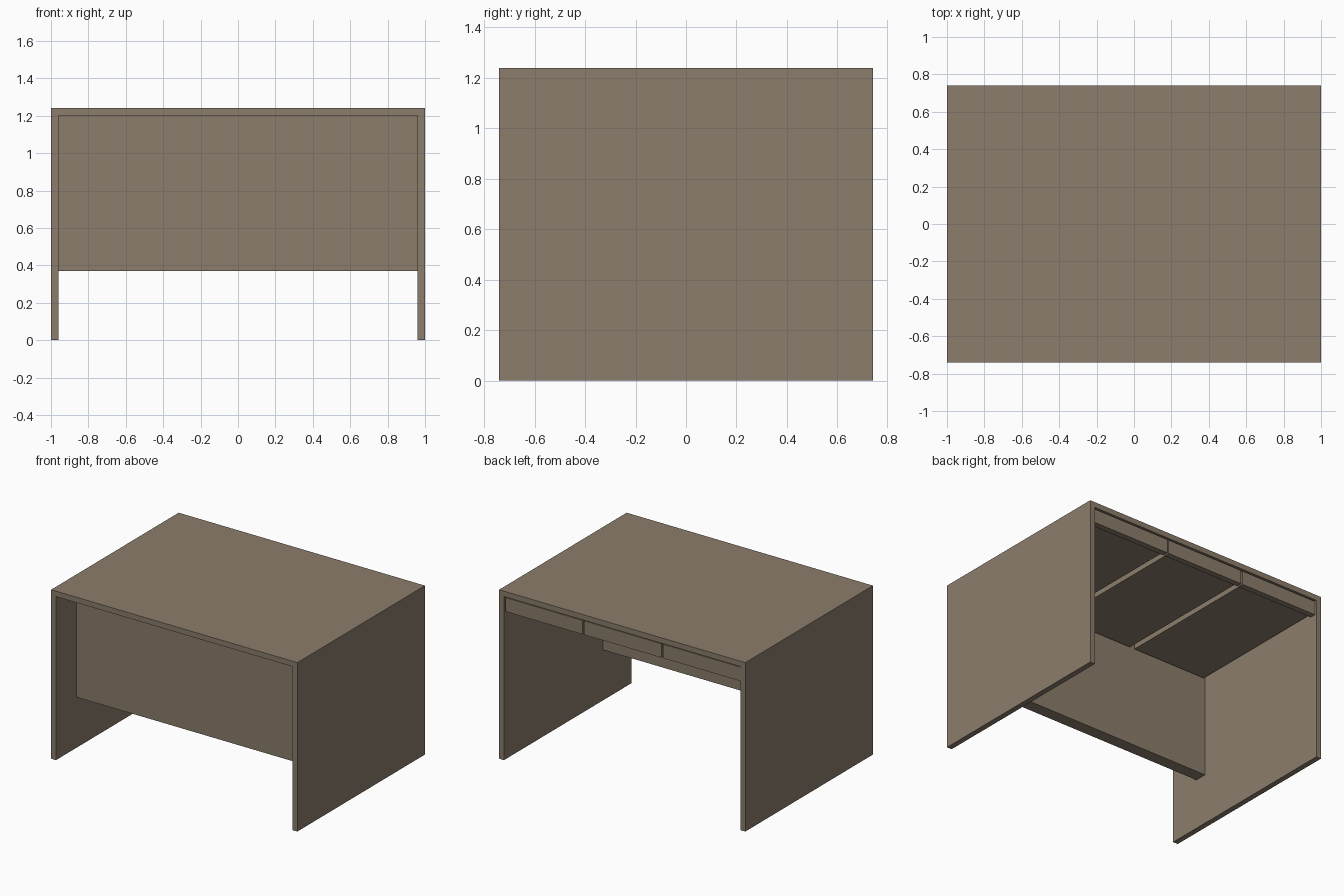
import bpy

if "Cube" in bpy.data.objects:
    bpy.data.objects.remove(bpy.data.objects["Cube"])

wood = bpy.data.materials.new("warm grey wood")
wood.diffuse_color = (0.258, 0.205, 0.147, 1)
wood.use_nodes = True
wood.node_tree.nodes["Principled BSDF"].inputs["Base Color"].default_value = wood.diffuse_color


def box(name, x, y, z):
    """Box from (min, max) ranges on each axis."""
    bpy.ops.mesh.primitive_cube_add(size=1, location=[(a + b) / 2 for a, b in (x, y, z)])
    ob = bpy.context.object
    ob.name = name
    ob.scale = [b - a for a, b in (x, y, z)]
    bpy.ops.object.transform_apply(location=False, rotation=False, scale=True)
    ob.data.materials.append(wood)
    return ob


W, D, H, T = 1.0, 0.74, 1.24, 0.04

# Top and side panels
box("desk_top", (-W, W), (-D, D), (H - T, H))
box("left_side", (-W, -W + T), (-D, D), (0, H - T))
box("right_side", (W - T, W), (-D, D), (0, H - T))

# Recessed modesty panel
box("modesty_panel", (-W + T, W - T), (-0.50, -0.41), (0.37, H - T))

# Three drawers opening at the back: a front plus an open tray
pitch = 2 * (W - T) / 3
for i in (-1, 0, 1):
    c = i * pitch
    f = pitch / 2 - 0.006
    b = pitch / 2 - 0.02
    t = 0.015
    y0, y1, z0, z1 = -0.40, 0.69, 1.10, 1.18
    n = f"drawer_{i + 2}_"
    box(n + "front", (c - f, c + f), (y1, 0.733), (1.09, 1.192))
    box(n + "bottom", (c - b, c + b), (y0, y1), (z0, z0 + t))
    box(n + "inner_end", (c - b + t, c + b - t), (y0, y0 + t), (z0 + t, z1))
    for s in (-1, 1):
        box(n + "side", sorted((c + s * b, c + s * (b - t))), (y0, y1), (z0 + t, z1))
